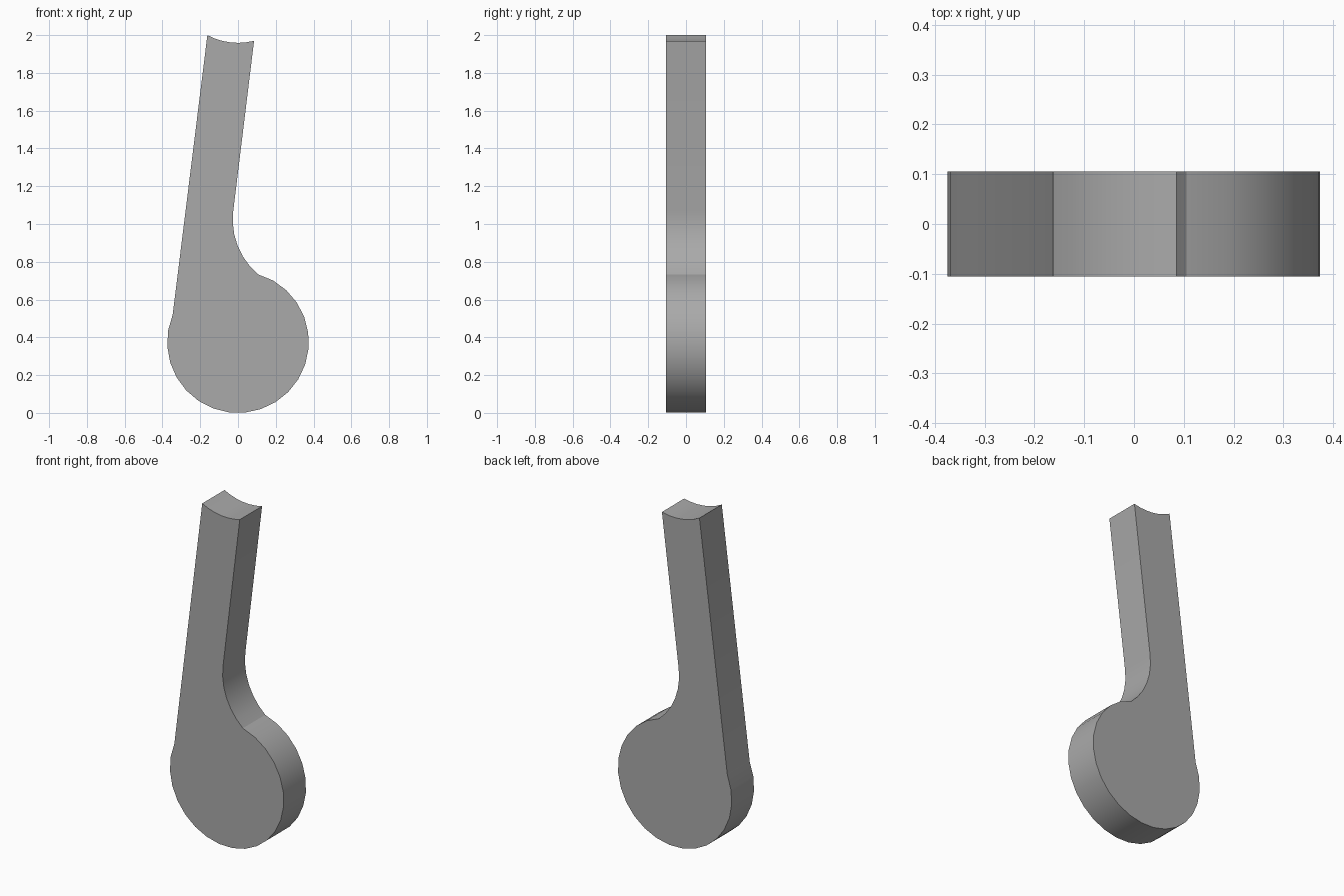
import bpy
import bmesh
from math import cos, sin, radians

cube = bpy.data.objects.get("Cube")
if cube:
    bpy.data.objects.remove(cube, do_unlink=True)

HALF_DEPTH = 0.105


def arc(cx, cz, radius, start, end, steps):
    """Points along a circular arc in the XZ plane, angles in degrees."""
    angles = [radians(start + (end - start) * i / steps) for i in range(steps + 1)]
    return [(cx + radius * cos(a), cz + radius * sin(a)) for a in angles]


# Outline: concave tip, straight shaft, inner fillet, round head
profile = arc(0, 2.301, 0.342, 241.7, 284.4, 6)
profile += arc(0.352, 1.023, 0.38, 173, 229.6, 6)
profile += arc(0, 0.375, 0.375, 73.5, -202.8, 21)[1:]

# Extrude the outline into a flat lever
bm = bmesh.new()
face = bm.faces.new([bm.verts.new((x, -HALF_DEPTH, z)) for x, z in profile])
extruded = bmesh.ops.extrude_face_region(bm, geom=[face], use_keep_orig=True)
back = [v for v in extruded["geom"] if isinstance(v, bmesh.types.BMVert)]
bmesh.ops.translate(bm, verts=back, vec=(0, 2 * HALF_DEPTH, 0))
bmesh.ops.recalc_face_normals(bm, faces=bm.faces)
mesh = bpy.data.meshes.new("lever")
bm.to_mesh(mesh)
bm.free()

lever = bpy.data.objects.new("lever", mesh)
bpy.context.collection.objects.link(lever)

# Plain grey finish
grey = bpy.data.materials.new("plain grey")
grey.use_nodes = True
colour = (0.4, 0.4, 0.4, 1)
grey.diffuse_color = colour
grey.node_tree.nodes["Principled BSDF"].inputs["Base Color"].default_value = colour
mesh.materials.append(grey)

# Smooth curved rims, keep corners crisp
bpy.ops.object.select_all(action="DESELECT")
lever.select_set(True)
bpy.context.view_layer.objects.active = lever
bpy.ops.object.shade_smooth_by_angle(angle=radians(20))
